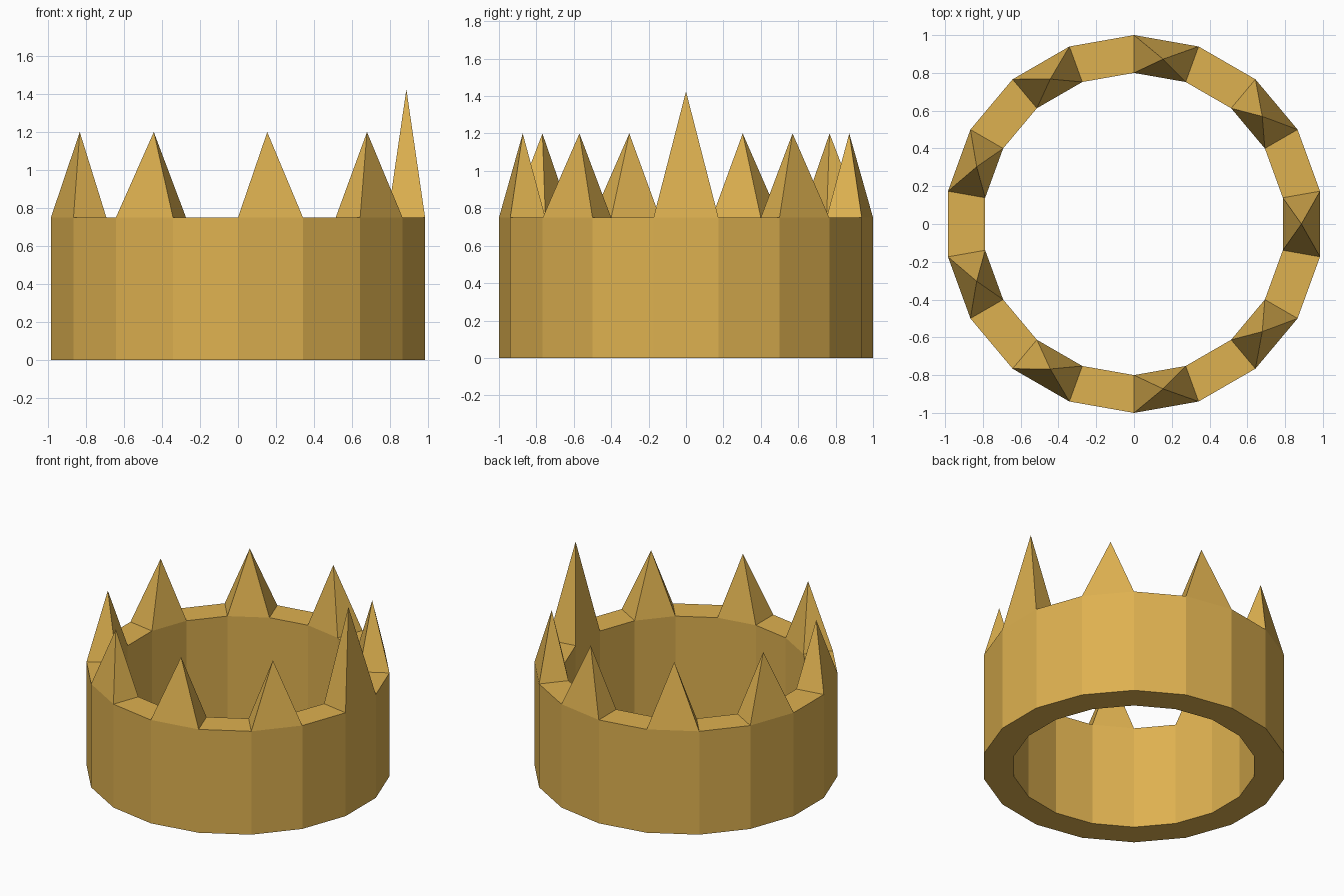
import bpy, bmesh, math

if "Cube" in bpy.data.objects:
    bpy.data.objects.remove(bpy.data.objects["Cube"])

SIDES = 18
OUTER, INNER = 1.0, 0.8
BAND_TOP = 0.75
SPIKE, TALL_SPIKE = 0.45, 0.675

gold = bpy.data.materials.new("gold")
gold.diffuse_color = (0.73, 0.44, 0.08, 1)
gold.use_nodes = True
gold.node_tree.nodes["Principled BSDF"].inputs["Base Color"].default_value = gold.diffuse_color

bm = bmesh.new()


def ring(radius, z):
    # corners sit so that one flat side is centred on +x
    return [bm.verts.new((radius * math.cos(math.radians(-10 + 20 * i)),
                          radius * math.sin(math.radians(-10 + 20 * i)), z))
            for i in range(SIDES)]


outer_low, outer_top = ring(OUTER, 0), ring(OUTER, BAND_TOP)
inner_low, inner_top = ring(INNER, 0), ring(INNER, BAND_TOP)

# Band walls, underside and rim
rim = []
for i in range(SIDES):
    j = (i + 1) % SIDES
    bm.faces.new((outer_low[i], outer_low[j], outer_top[j], outer_top[i]))
    bm.faces.new((inner_low[j], inner_low[i], inner_top[i], inner_top[j]))
    bm.faces.new((outer_low[j], outer_low[i], inner_low[i], inner_low[j]))
    rim.append(bm.faces.new((outer_top[i], outer_top[j], inner_top[j], inner_top[i])))

# Every second rim face becomes a pyramid spike, the one at +x is taller
for i in range(0, SIDES, 2):
    tip = bmesh.ops.poke(bm, faces=[rim[i]])["verts"][0]
    mid = math.radians(20 * i)
    r = (OUTER + INNER) / 2 * math.cos(math.radians(10))
    tip.co = (r * math.cos(mid), r * math.sin(mid),
              BAND_TOP + (TALL_SPIKE if i == 0 else SPIKE))

bmesh.ops.recalc_face_normals(bm, faces=bm.faces)
mesh = bpy.data.meshes.new("crown")
bm.to_mesh(mesh)
bm.free()
mesh.materials.append(gold)
crown = bpy.data.objects.new("crown", mesh)
bpy.context.collection.objects.link(crown)
